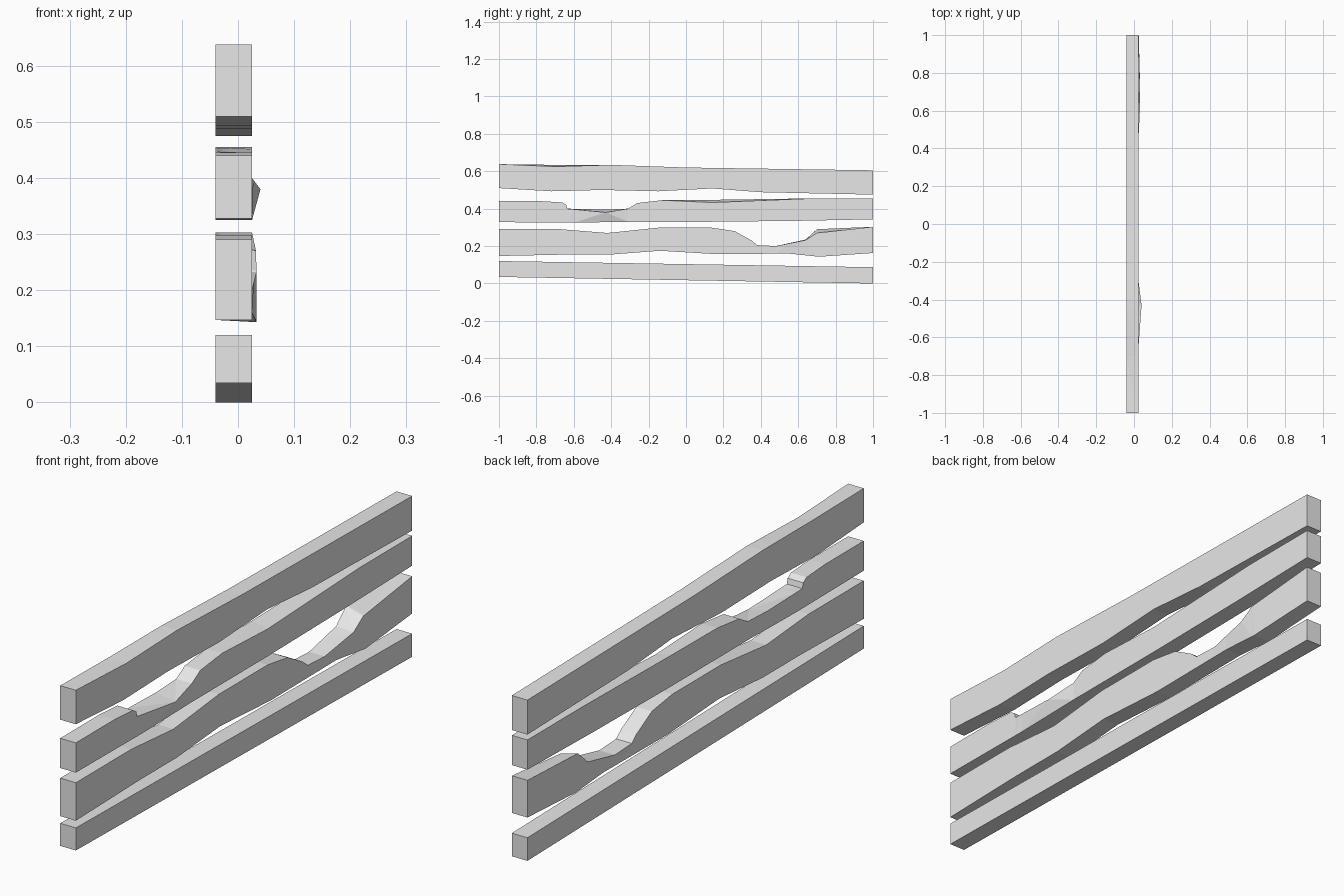
import bpy
import bmesh

default_cube = bpy.data.objects.get("Cube")
if default_cube:
    bpy.data.objects.remove(default_cube)

BACK_X, FACE_X = -0.04, 0.025

# Single wood colour
grey = bpy.data.materials.new("plain_grey")
grey.use_nodes = True
colour = (0.8, 0.8, 0.8, 1)
grey.diffuse_color = colour
grey.node_tree.nodes["Principled BSDF"].inputs["Base Color"].default_value = colour


def complete(point):
    """Expand (y, z) or (y, z, face z, face x) to the full four values."""
    if len(point) == 4:
        return point
    return (point[0], point[1], point[1], FACE_X)


def sample(profile, y):
    """Interpolate back height, face height and face depth along a profile."""
    points = [complete(p) for p in profile]
    for a, b in zip(points, points[1:]):
        if a[0] <= y <= b[0]:
            t = (y - a[0]) / (b[0] - a[0])
            return [u + (v - u) * t for u, v in zip(a[1:], b[1:])]


def add_plank(name, top, bottom):
    """Loft a plank of four-cornered sections between two edge profiles."""
    bm = bmesh.new()
    sections = []
    for y in sorted({p[0] for p in top + bottom}):
        low_back, low_face, low_x = sample(bottom, y)
        high_back, high_face, high_x = sample(top, y)
        corners = ((BACK_X, low_back), (low_x, low_face),
                   (high_x, high_face), (BACK_X, high_back))
        sections.append([bm.verts.new((x, y, z)) for x, z in corners])

    for a, b in zip(sections, sections[1:]):
        for i in range(4):
            j = (i + 1) % 4
            quad = [a[i], a[j], b[j], b[i]]
            # Fan from the most protruding corner so bulges crease outwards
            k = max(range(4), key=lambda n: quad[n].co.x)
            quad = quad[k:] + quad[:k]
            bm.faces.new(quad[:3])
            bm.faces.new([quad[0], quad[2], quad[3]])
    bm.faces.new(sections[0])
    bm.faces.new(sections[-1])
    bmesh.ops.recalc_face_normals(bm, faces=bm.faces[:])

    mesh = bpy.data.meshes.new(name)
    bm.to_mesh(mesh)
    bm.free()
    mesh.materials.append(grey)
    plank = bpy.data.objects.new(name, mesh)
    bpy.context.collection.objects.link(plank)


# Straight sloping plank at the base
add_plank("bottom_plank",
          top=[(-1, 0.12), (1, 0.087)],
          bottom=[(-1, 0.035), (1, 0)])

# Wavy plank with a notch and a swollen face beside it
add_plank("lower_middle_plank",
          top=[(-1, 0.29), (-0.67, 0.29), (-0.42, 0.27), (-0.15, 0.298),
               (0.14, 0.298), (0.26, 0.28), (0.35, 0.23), (0.38, 0.205),
               (0.48, 0.2), (0.64, 0.235, 0.232, 0.033),
               (0.7, 0.29, 0.27, 0.032), (1, 0.303)],
          bottom=[(-1, 0.147), (-0.62, 0.155), (-0.4, 0.155), (-0.14, 0.175),
                  (0.16, 0.157), (0.55, 0.16), (0.71, 0.147, 0.143, 0.033),
                  (1, 0.163)])

# Plank with a deep notch and a pointed bulge below it
add_plank("upper_middle_plank",
          top=[(-1, 0.44), (-0.77, 0.44), (-0.66, 0.433), (-0.64, 0.42),
               (-0.635, 0.4), (-0.43, 0.395, 0.38, 0.04), (-0.31, 0.4),
               (-0.26, 0.43), (-0.13, 0.445),
               (0.14, 0.447, 0.433, FACE_X), (0.68, 0.455), (1, 0.455)],
          bottom=[(-1, 0.328), (-0.6, 0.325), (-0.31, 0.33), (0.14, 0.33),
                  (0.6, 0.335), (1, 0.343)])

# Gently worn top plank
add_plank("top_plank",
          top=[(-1, 0.638), (-0.7, 0.634, 0.625, FACE_X), (-0.4, 0.634),
               (0, 0.62), (1, 0.605)],
          bottom=[(-1, 0.51), (-0.72, 0.493), (-0.45, 0.5), (-0.15, 0.493),
                  (0.14, 0.508), (0.4, 0.488), (1, 0.475)])
